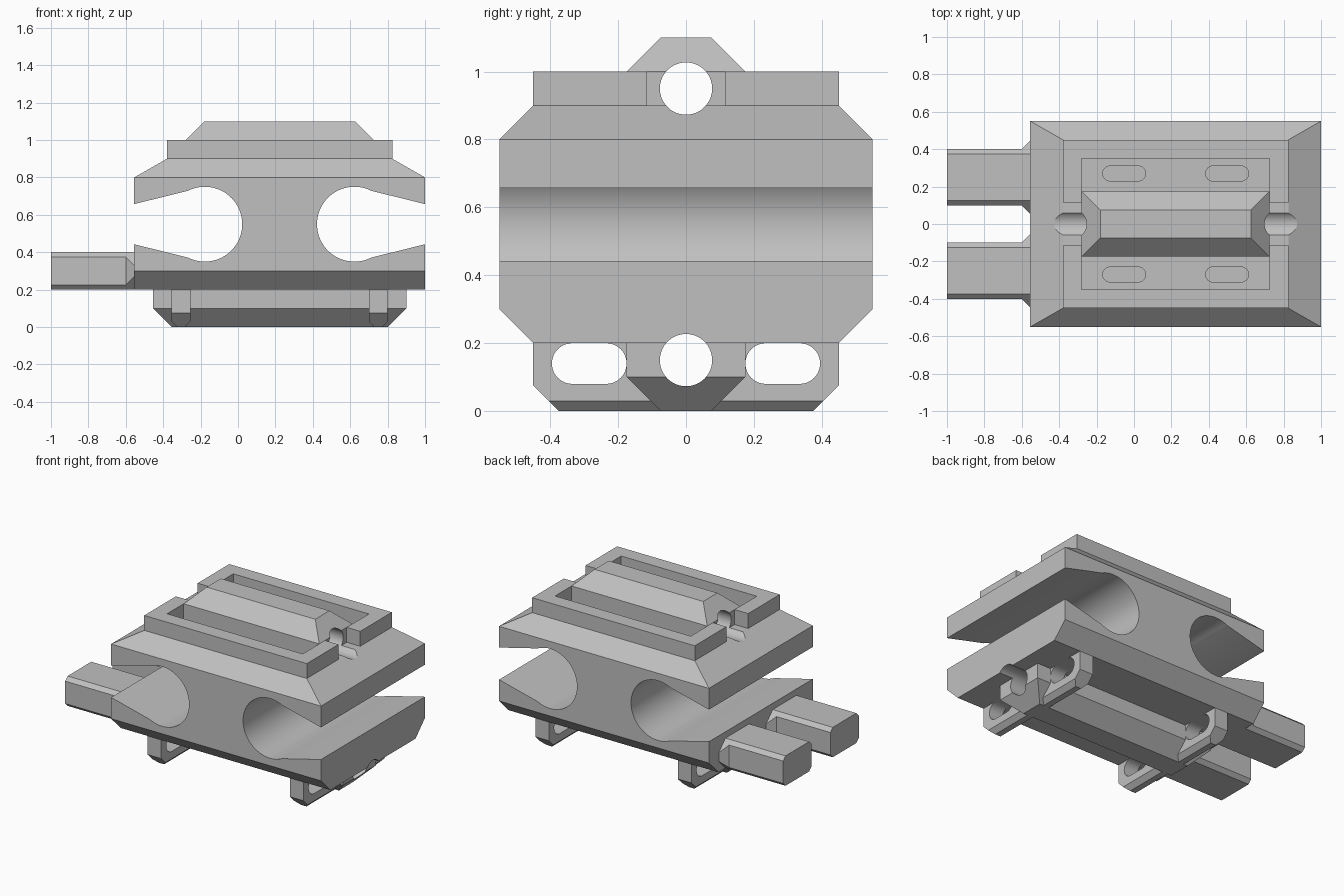
import bpy
import bmesh
import math

if "Cube" in bpy.data.objects:
    bpy.data.objects.remove(bpy.data.objects["Cube"], do_unlink=True)

CX = 0.2225  # middle of the main block along x

grey = bpy.data.materials.new("plain grey")
grey.use_nodes = True
grey.diffuse_color = (0.53, 0.53, 0.53, 1)
grey.node_tree.nodes["Principled BSDF"].inputs["Base Color"].default_value = grey.diffuse_color


def loft(name, rings):
    """Closed solid through rings of equal point count."""
    bm = bmesh.new()
    loops = [[bm.verts.new(p) for p in ring] for ring in rings]
    n = len(loops[0])
    for a, b in zip(loops, loops[1:]):
        for i in range(n):
            j = (i + 1) % n
            bm.faces.new((a[i], a[j], b[j], b[i]))
    bm.faces.new(loops[0])
    bm.faces.new(loops[-1])
    bmesh.ops.recalc_face_normals(bm, faces=bm.faces)
    mesh = bpy.data.meshes.new(name)
    bm.to_mesh(mesh)
    bm.free()
    mesh.materials.append(grey)
    ob = bpy.data.objects.new(name, mesh)
    bpy.context.collection.objects.link(ob)
    return ob


def block(name, levels, x=CX):
    """Rectangles (z, half length, half width) stacked along z."""
    return loft(name, [[(x + sx * hx, sy * hy, z) for sx, sy in
                        ((-1, -1), (1, -1), (1, 1), (-1, 1))] for z, hx, hy in levels])


def stadium(half, r, steps=24):
    """Outline of a slot with round ends, centred on the origin."""
    pts = []
    for side, start in ((1, -90), (-1, 90)):
        for i in range(steps + 1):
            a = math.radians(start + 180 * i / steps)
            pts.append((side * half + r * math.cos(a), r * math.sin(a)))
    return pts


def bore(z, r=0.077, n=64):
    """Round cutter running the whole length."""
    return loft("bore_cutter", [[(x, r * math.cos(2 * math.pi * i / n),
                                  z + r * math.sin(2 * math.pi * i / n))
                                 for i in range(n)] for x in (-1.2, 1.2)])


def cut(ob, cutters):
    for c in cutters:
        mod = ob.modifiers.new("cut", 'BOOLEAN')
        mod.operation = 'DIFFERENCE'
        mod.solver = 'EXACT'
        mod.object = c
        bpy.context.view_layer.objects.active = ob
        bpy.ops.object.modifier_apply(modifier=mod.name)
        bpy.data.objects.remove(c, do_unlink=True)
    bpy.ops.object.select_all(action='DESELECT')
    ob.select_set(True)
    bpy.context.view_layer.objects.active = ob
    bpy.ops.object.shade_smooth_by_angle(angle=math.radians(12))


def side_notch(s):
    """Round channel with a mouth narrowing towards the end of the block."""
    pts = []
    for i in range(65):
        a = math.radians(63 + 234 * i / 64)
        pts.append((0.4 + 0.2 * math.cos(a), 0.2 * math.sin(a)))
    pts += [(0.7775, -0.1075), (0.9, -0.1075), (0.9, 0.1075), (0.7775, 0.1075)]
    return loft("notch_cutter", [[(CX + s * u, y, 0.55 + v) for u, v in pts]
                                 for y in (-0.7, 0.7)])


def floor_slot(sx, sy):
    return loft("slot_cutter", [[(CX + sx * 0.275 + u, sy * 0.27 + v, z)
                                 for u, v in stadium(0.075, 0.04)] for z in (0.85, 0.95)])


# Main block with side channels, shallow slots and bore grooves
body = block("main_block", [(0.2, 0.7775, 0.45), (0.3, 0.7775, 0.55),
                            (0.8, 0.7775, 0.55), (0.9, 0.6025, 0.45)])
cut(body, [side_notch(s) for s in (-1, 1)]
    + [floor_slot(sx, sy) for sx in (-1, 1) for sy in (-1, 1)]
    + [bore(0.95), bore(0.15)])

# Top rim, open in the middle of both ends
rim = block("top_rim", [(0.9, 0.6025, 0.45), (1.0, 0.6025, 0.45)])
cut(rim, [block("pocket_cutter", [(0.8, 0.5025, 0.35), (1.2, 0.5025, 0.35)]),
          block("gap_cutter", [(0.8, 0.8, 0.115), (1.2, 0.8, 0.115)])])

# Top ridge and bottom keel, each with a lengthwise bore
ridge = block("top_ridge", [(0.9, 0.5025, 0.175), (1.0, 0.5025, 0.175), (1.1, 0.4025, 0.075)])
cut(ridge, [bore(0.95)])
keel = block("bottom_keel", [(0.0, 0.5775, 0.075), (0.1, 0.6775, 0.175), (0.2, 0.6775, 0.175)])
cut(keel, [bore(0.15)])

# Cross feet with chamfered ends, chamfered soles and round-ended slots
for s, label in ((-1, "right"), (1, "left")):
    x = CX + s * 0.5275
    foot = block(label + "_cross_foot", [(0.0, 0.02, 0.375), (0.03, 0.05, 0.405),
                                         (0.075, 0.05, 0.45), (0.2, 0.05, 0.45)], x)
    slots = [loft("slot_cutter", [[(x + d, sy * 0.285 + u, 0.14 + v)
                                   for u, v in stadium(0.05, 0.06)] for d in (-0.1, 0.1)])
             for sy in (-1, 1)]
    cut(foot, slots + [bore(0.15)])


def octagon(x, y, w, c):
    """Chamfered section of an arm: half width w, chamfer c."""
    h = 0.1
    quarter = ((w, h - c), (w - c, h))
    pts = [quarter[0], quarter[1]]
    pts += [(-u, v) for u, v in reversed(quarter)]
    pts += [(-u, -v) for u, v in pts]
    return [(x, y + u, 0.3 + v) for u, v in pts]


# Two arms that flare out where they meet the block
for s, label in ((-1, "front"), (1, "back")):
    loft(label + "_arm", [octagon(-1.0, s * 0.25, 0.15, 0.025),
                          octagon(-0.6, s * 0.25, 0.15, 0.025),
                          octagon(-0.555, s * 0.25, 0.195, 0.07)])
